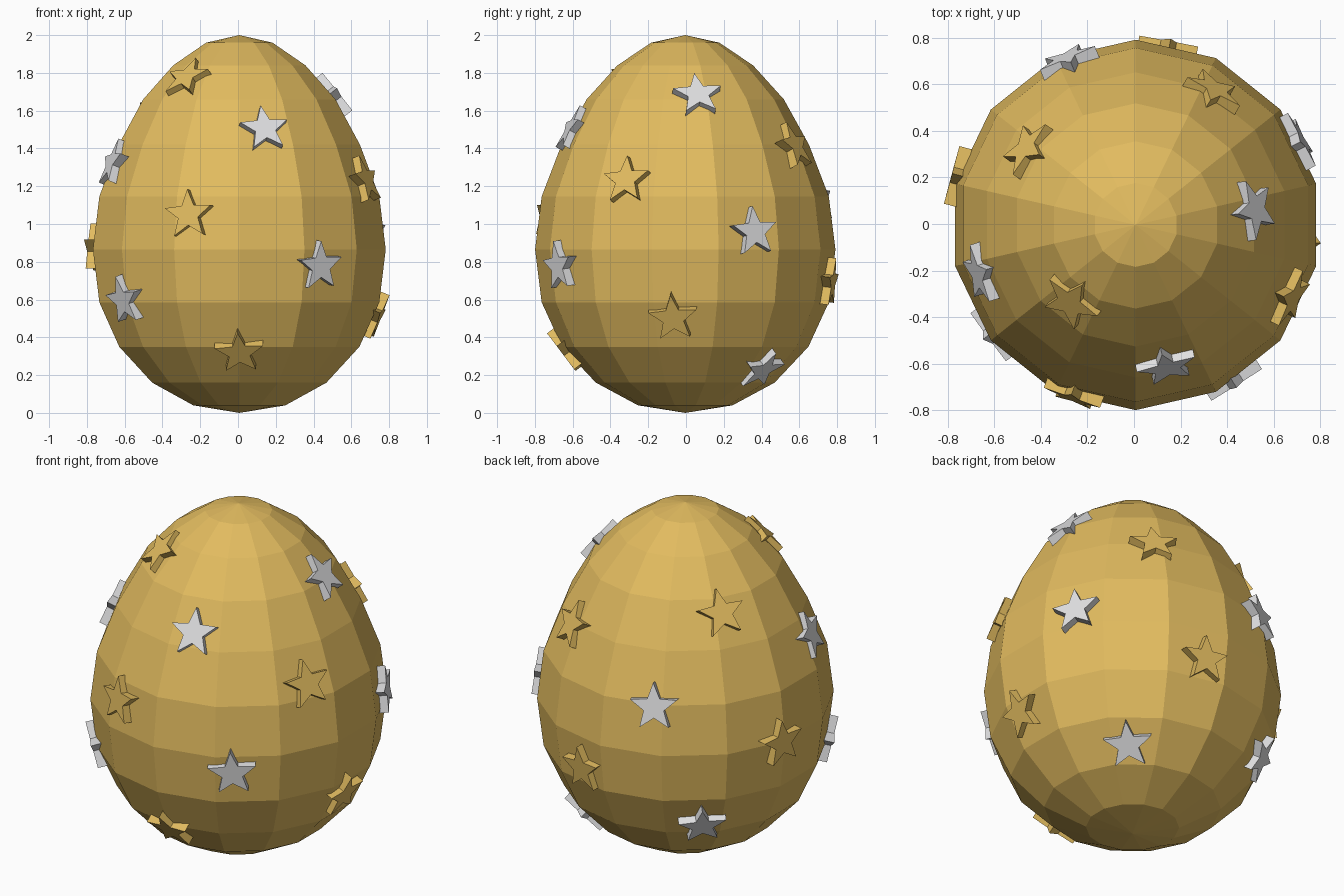
import bpy, bmesh, math
from mathutils import Vector, Matrix

if "Cube" in bpy.data.objects:
    bpy.data.objects.remove(bpy.data.objects["Cube"])

CX, CY = 0.007, -0.004      # egg axis
SIDES = 14
# egg profile: (radius, height), bottom to top
PROFILE = [(0, 0), (0.25, 0.04), (0.473, 0.16), (0.652, 0.35), (0.76, 0.585), (0.795, 0.865),
           (0.76, 1.146), (0.655, 1.42), (0.522, 1.66), (0.359, 1.84), (0.18, 1.96), (0, 2.0)]


def material(name, rgb):
    m = bpy.data.materials.new(name)
    m.diffuse_color = (*rgb, 1)
    m.use_nodes = True
    m.node_tree.nodes["Principled BSDF"].inputs["Base Color"].default_value = m.diffuse_color
    return m


def add_object(name, bm, mat):
    bmesh.ops.recalc_face_normals(bm, faces=bm.faces)
    me = bpy.data.meshes.new(name)
    bm.to_mesh(me)
    bm.free()
    me.materials.append(mat)
    ob = bpy.data.objects.new(name, me)
    bpy.context.collection.objects.link(ob)
    return ob


def radius_at(z):
    for (r0, z0), (r1, z1) in zip(PROFILE, PROFILE[1:]):
        if z0 <= z <= z1:
            return r0 + (r1 - r0) * (z - z0) / (z1 - z0)
    return 0


gold = material("gold", (0.76, 0.50, 0.115))
silver = material("silver", (0.74, 0.74, 0.75))

# egg body: the profile spun in 14 flat sides
bm = bmesh.new()
rings = []
for r, z in PROFILE:
    if r == 0:
        rings.append([bm.verts.new((CX, CY, z))] * SIDES)
    else:
        angles = [-math.pi / 2 + 2 * math.pi * i / SIDES for i in range(SIDES)]
        rings.append([bm.verts.new((CX + r * math.cos(a), CY + r * math.sin(a), z)) for a in angles])
for low, high in zip(rings, rings[1:]):
    for i in range(SIDES):
        j = (i + 1) % SIDES
        corners = list(dict.fromkeys([low[i], low[j], high[j], high[i]]))
        bm.faces.new(corners)
add_object("egg_body", bm, gold)


# five-pointed star plate, lying on the egg surface
def star(name, matrix, mat, outer=0.135, inner=0.058, front=0.024, back=-0.032):
    bm = bmesh.new()
    loops = []
    for depth in (back, front):
        loop = []
        for i in range(10):
            a = math.pi / 2 + i * math.pi / 5
            rad = inner if i % 2 else outer
            loop.append(bm.verts.new((rad * math.cos(a), rad * math.sin(a), depth)))
        loops.append(loop)
    bm.faces.new(loops[0][::-1])
    bm.faces.new(loops[1])
    for i in range(10):
        j = (i + 1) % 10
        bm.faces.new((loops[0][i], loops[0][j], loops[1][j], loops[1][i]))
    add_object(name, bm, mat).matrix_world = matrix


# 18 stars on a golden-angle spiral from top to bottom, alternating colours
for k in range(18):
    a = math.radians(229.9 + 137.508 * k)
    z = 1.768 - 0.09 * k
    r = radius_at(z)
    slope = (radius_at(z + 0.1) - radius_at(z - 0.1)) / 0.2
    out = Vector((math.cos(a), math.sin(a), 0))
    normal = (out - Vector((0, 0, slope))).normalized()
    side = Vector((-math.sin(a), math.cos(a), 0))
    up = normal.cross(side)
    frame = Matrix((side, up, normal)).transposed().to_4x4()
    place = Matrix.Translation((CX + r * out.x, CY + r * out.y, z))
    roll = Matrix.Rotation(math.radians(4), 4, 'Z')
    colour = silver if k % 2 else gold
    star(f"{colour.name}_star_{k + 1}", place @ frame @ roll, colour)
